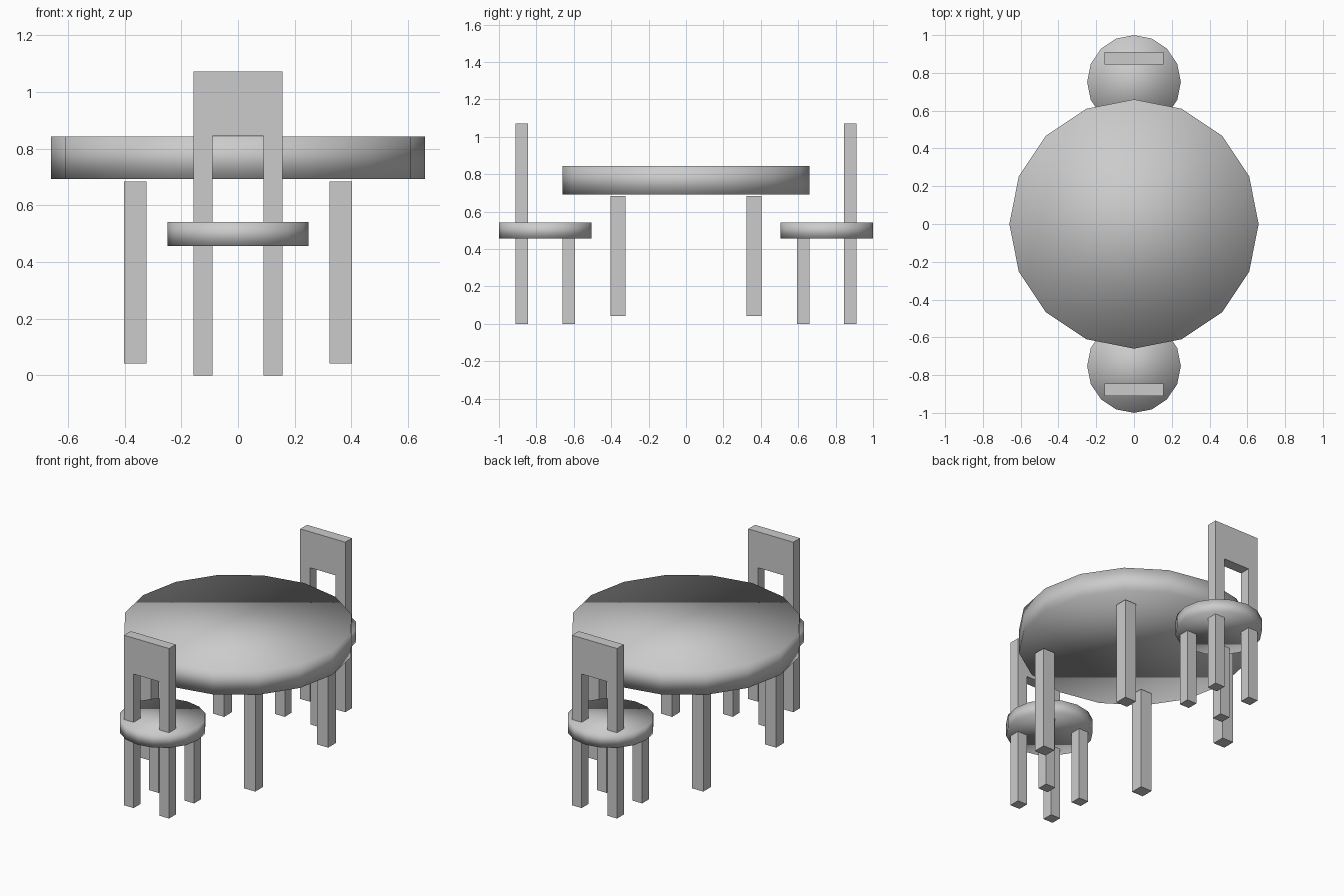
import bpy
import bmesh
import math
from mathutils import Matrix

cube = bpy.data.objects.get("Cube")
if cube:
    bpy.data.objects.remove(cube, do_unlink=True)

GREY = (0.6, 0.6, 0.6, 1.0)
mat = bpy.data.materials.new("plain grey")
mat.use_nodes = True
mat.diffuse_color = GREY
mat.node_tree.nodes["Principled BSDF"].inputs["Base Color"].default_value = GREY


def finish(name, bm, smooth=False):
    bmesh.ops.recalc_face_normals(bm, faces=bm.faces)
    for face in bm.faces:
        face.smooth = smooth
    mesh = bpy.data.meshes.new(name)
    bm.to_mesh(mesh)
    bm.free()
    mesh.materials.append(mat)
    obj = bpy.data.objects.new(name, mesh)
    bpy.context.collection.objects.link(obj)
    return obj


def disc(name, radius, y, z0, z1):
    """Sixteen-sided slab, softly shaded all over."""
    bm = bmesh.new()
    bmesh.ops.create_cone(bm, cap_ends=True, segments=16, radius1=radius,
                          radius2=radius, depth=z1 - z0,
                          matrix=Matrix.Translation((0, y, (z0 + z1) / 2)))
    return finish(name, bm, smooth=True)


def leg(name, x, y, half, z0, z1):
    """Square upright post."""
    bm = bmesh.new()
    size = Matrix.Diagonal((2 * half, 2 * half, z1 - z0, 1))
    place = Matrix.Translation((x, y, (z0 + z1) / 2))
    bmesh.ops.create_cube(bm, size=1, matrix=place @ size)
    return finish(name, bm)


def chair_back(name, y, half):
    """Back legs and back panel in one arch-shaped board."""
    outer, inner, arch, top = 0.157, 0.09, 0.845, 1.072
    right = [(inner, arch), (inner, 0), (outer, 0), (outer, top)]
    profile = right + [(-x, z) for x, z in reversed(right)]
    bm = bmesh.new()
    face = bm.faces.new([bm.verts.new((x, y - half, z)) for x, z in profile])
    result = bmesh.ops.extrude_face_region(bm, geom=[face])
    moved = [v for v in result["geom"] if isinstance(v, bmesh.types.BMVert)]
    bmesh.ops.translate(bm, verts=moved, vec=(0, 2 * half, 0))
    return finish(name, bm)


SIDES = (("left", 1), ("right", -1))
ENDS = (("front", -1), ("back", 1))

# Table
disc("table_top", 0.66, 0, 0.693, 0.843)
for end, sy in ENDS:
    for side, sx in SIDES:
        leg(f"table_leg_{end}_{side}", sx * 0.363, sy * 0.363, 0.0395, 0.041, 0.684)

# Chairs, facing each other across the table
for end, sy in ENDS:
    disc(f"{end}_chair_seat", 0.248, sy * 0.752, 0.457, 0.541)
    chair_back(f"{end}_chair_back", sy * 0.878, 0.0335)
    for side, sx in SIDES:
        leg(f"{end}_chair_leg_{side}", sx * 0.1235, sy * 0.628, 0.0335, 0, 0.46)
